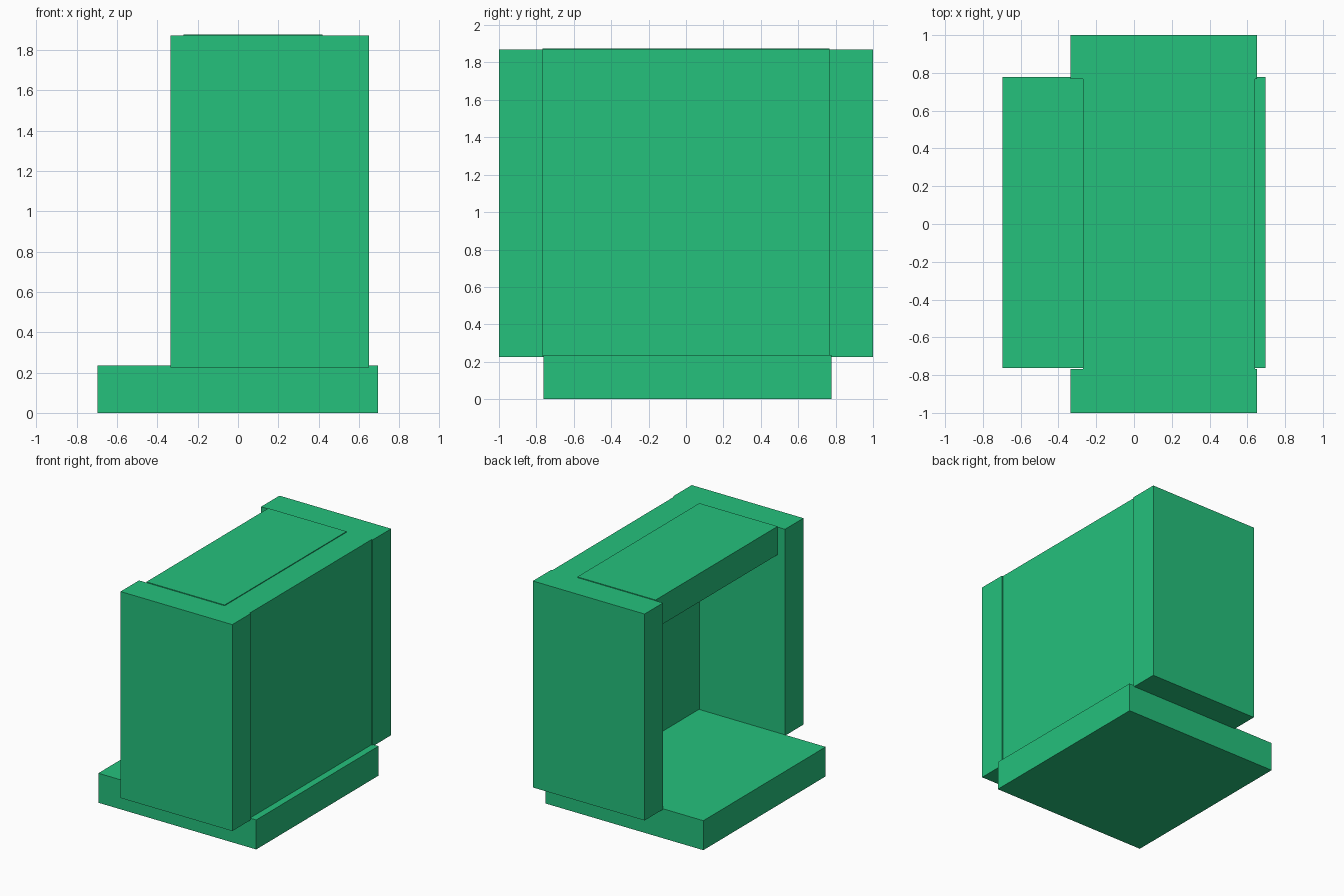
import bpy
import bmesh
from mathutils import Vector

default_cube = bpy.data.objects.get("Cube")
if default_cube:
    bpy.data.objects.remove(default_cube, do_unlink=True)

green = bpy.data.materials.new("green")
green.use_nodes = True
colour = (0.018, 0.533, 0.202, 1)
green.diffuse_color = colour
green.node_tree.nodes["Principled BSDF"].inputs["Base Color"].default_value = colour


def box(name, x, y, z):
    """Flat-shaded box from (min, max) ranges along each axis."""
    low, high = (Vector(c) for c in zip(x, y, z))
    bm = bmesh.new()
    bmesh.ops.create_cube(bm, size=1)
    bmesh.ops.scale(bm, vec=high - low, verts=bm.verts)
    bmesh.ops.translate(bm, vec=(low + high) / 2, verts=bm.verts)
    mesh = bpy.data.meshes.new(name)
    bm.to_mesh(mesh)
    bm.free()
    mesh.materials.append(green)
    obj = bpy.data.objects.new(name, mesh)
    bpy.context.collection.objects.link(obj)
    return obj


inner = 0.768          # inner face of the side walls
wall_bottom, wall_top = 0.225, 1.87
span = (-inner, inner)

# Base slab, projecting past the open side
box("base_slab", (-0.697, 0.695), (-0.763, 0.777), (0, 0.235))

# Two side walls
for name, y in (("front_wall", (-1, -inner)), ("back_wall", (inner, 1))):
    box(name, (-0.335, 0.65), y, (wall_bottom, wall_top))

# Closing panel, slightly recessed between the walls
box("closing_panel", (0.42, 0.64), span, (wall_bottom, wall_top))

# Roof panel, slightly proud of the walls
box("roof_panel", (-0.27, 0.42), span, (1.65, 1.876))
